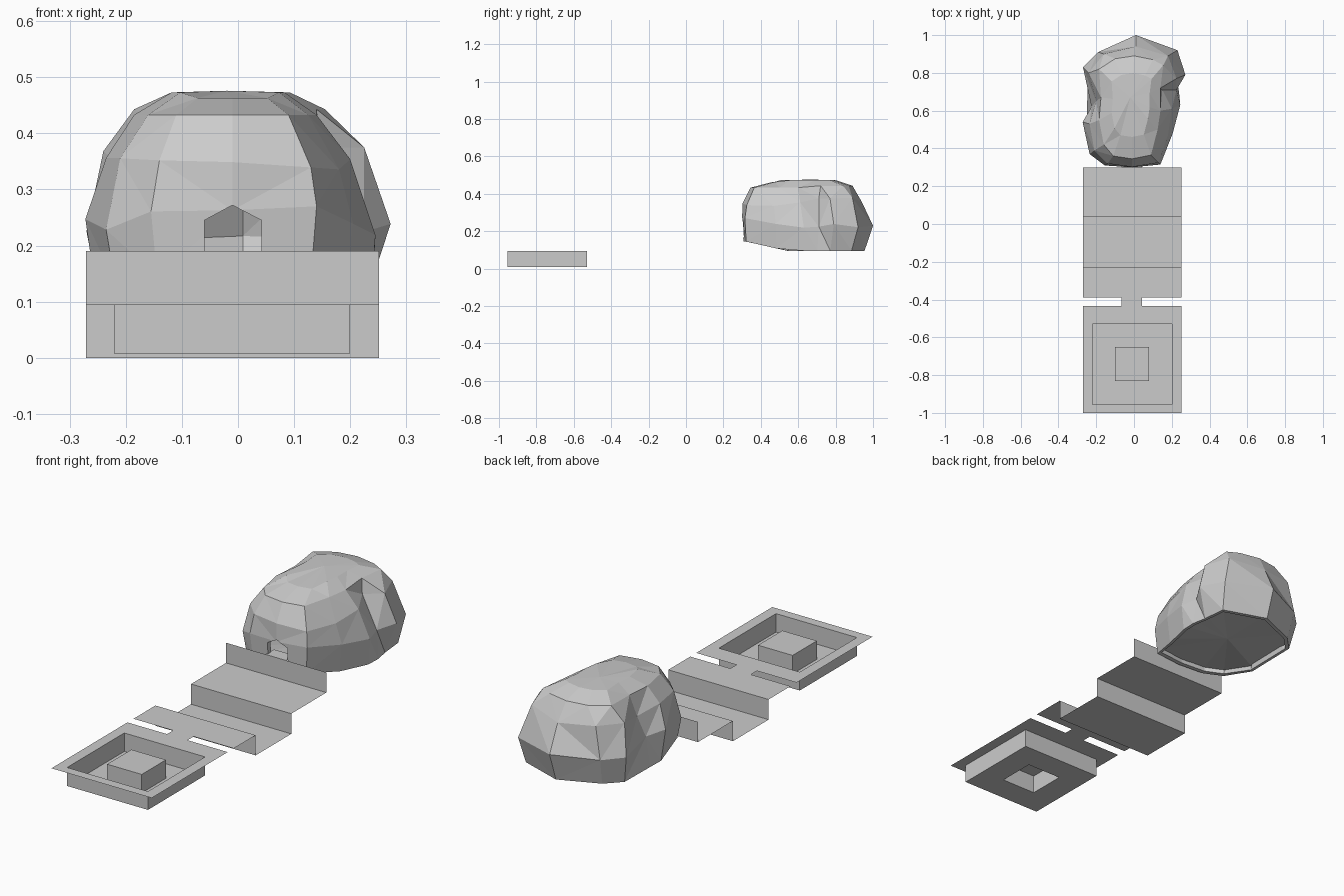
import bpy, bmesh, random

if "Cube" in bpy.data.objects:
    bpy.data.objects.remove(bpy.data.objects["Cube"])
random.seed(4)


def make(name, verts, faces, fix=False):
    mesh = bpy.data.meshes.new(name)
    mesh.from_pydata(verts, [], faces)
    if fix:
        bm = bmesh.new()
        bm.from_mesh(mesh)
        bmesh.ops.triangulate(bm, faces=bm.faces[:])
        bmesh.ops.recalc_face_normals(bm, faces=bm.faces[:])
        bm.to_mesh(mesh)
        bm.free()
    ob = bpy.data.objects.new(name, mesh)
    bpy.context.collection.objects.link(ob)
    return ob


def strip(name, x0, x1, profile):
    """Sheet swept across x along a (y, z) profile."""
    verts = [(x, y, z) for y, z in profile for x in (x0, x1)]
    faces = [(2 * i, 2 * i + 1, 2 * i + 3, 2 * i + 2) for i in range(len(profile) - 1)]
    return make(name, verts, faces)


def nested(name, rects, cap=False):
    """Sheet through successive rectangles (x0, x1, y0, y1, z)."""
    verts = [p for a, b, c, d, z in rects
             for p in ((a, c, z), (b, c, z), (b, d, z), (a, d, z))]
    faces = [(4 * r + i, 4 * r + (i + 1) % 4, 4 * r + 4 + (i + 1) % 4, 4 * r + 4 + i)
             for r in range(len(rects) - 1) for i in range(4)]
    if cap:
        n = len(verts)
        faces.append((n - 4, n - 3, n - 2, n - 1))
    return make(name, verts, faces)


LOW, MID, HIGH = 0.0, 0.095, 0.19

# Terraces: plaza, sunken path and upper step
strip("terrace_steps", -0.271, 0.251, [(-0.39, MID), (-0.227, MID), (-0.227, LOW),
                                       (0.038, LOW), (0.038, MID), (0.298, MID), (0.298, HIGH)])
# Narrow links
strip("link_path", -0.065, 0.042, [(-0.435, MID), (-0.39, MID)])
strip("doorstep", -0.065, 0.042, [(0.298, HIGH), (0.36, HIGH)])

# Basin with rim, walls, floor and raised island
nested("basin", [(-0.271, 0.251, -1.0, -0.435, MID), (-0.221, 0.20, -0.955, -0.53, MID),
                 (-0.221, 0.20, -0.955, -0.53, 0.008), (-0.10, 0.08, -0.83, -0.65, 0.008),
                 (-0.10, 0.08, -0.83, -0.65, MID)], cap=True)

# Rock outlines seen from above: foot, widest, shoulder and crown
wide = [(0.01, 1.0), (0.23, 0.92), (0.272, 0.79), (0.225, 0.71), (0.245, 0.63), (0.205, 0.48),
        (0.14, 0.315), (-0.01, 0.30), (-0.155, 0.31), (-0.235, 0.37), (-0.272, 0.54),
        (-0.225, 0.62), (-0.27, 0.83), (-0.19, 0.91)]
shoulder = [(0.01, 0.94), (0.18, 0.89), (0.225, 0.77), (0.15, 0.71), (0.20, 0.61), (0.18, 0.47),
            (0.13, 0.325), (-0.01, 0.302), (-0.14, 0.32), (-0.21, 0.39), (-0.235, 0.53),
            (-0.20, 0.65), (-0.24, 0.80), (-0.16, 0.90)]
crown = [(0.0, 0.89), (0.10, 0.87), (0.155, 0.84), (0.14, 0.72), (0.14, 0.60), (0.125, 0.50),
         (0.09, 0.365), (-0.01, 0.345), (-0.11, 0.36), (-0.16, 0.42), (-0.185, 0.55),
         (-0.175, 0.67), (-0.185, 0.82), (-0.10, 0.875)]
N = len(wide)
CX, CY = -0.01, 0.65


def rim_z(y):
    return 0.145 - 0.05 * min(1, max(0, (y - 0.32) / 0.22))


def shrink(ring, f, dz=0.0):
    return [(CX + (x - CX) * f, CY + (y - CY) * f, z + dz) for x, y, z in ring]


r_wide = [(x, y, 0.245 + random.uniform(-0.03, 0.03)) for x, y in wide]
r_sh = [(x, y, 0.345 + random.uniform(-0.015, 0.015) + (0.02 if y > 0.7 else 0)) for x, y in shoulder]
r_crown = [(x, y, 0.433 + (0.01 if y > 0.7 else 0)) for x, y in crown]
r_bot = []
for i, (x, y) in enumerate(wide):
    ky = 0.87 if y > 0.6 else 0.98
    yy = CY + (y - CY) * ky
    # the side gullies fade out towards the foot
    xx = {2: 0.225, 3: 0.238, 4: 0.235, 11: -0.248, 10: -0.25, 12: -0.245}.get(i, x * 0.93)
    r_bot.append((xx, yy, rim_z(yy)))
r_cap = [(x, y, 0.463 + 0.01 * (0.5 < y < 0.8)) for x, y, z in shrink(r_crown, 0.62)]

outer = [r_bot, r_wide, r_sh, r_crown, r_cap]
inner = [shrink(r_bot, 0.94)] + [shrink(r, 0.93, -0.012 if i < 2 else -0.025)
                                 for i, r in enumerate(outer[1:])]

# Hollow rock shell
rings = inner[::-1] + outer
verts = [p for r in rings for p in r]
faces = [(N * r + i, N * r + (i + 1) % N, N * r + N + (i + 1) % N, N * r + N + i)
         for r in range(len(rings) - 1) for i in range(N)]
verts += [(-0.02, 0.67, 0.45), (-0.02, 0.67, 0.476)]
last = N * (len(rings) - 1)
for i in range(N):
    faces.append((i, (i + 1) % N, len(verts) - 2))
    faces.append((last + i, last + (i + 1) % N, len(verts) - 1))
rock = make("rock_cave", verts, faces, fix=True)

# Pointed doorway cut through the front wall
door = [(-0.06, 0.165), (0.042, 0.165), (0.042, 0.245), (-0.01, 0.272), (-0.06, 0.245)]
cutter = make("door_cutter", [(x, y, z) for y in (0.2, 0.46) for x, z in door],
              [(0, 1, 2, 3, 4), (9, 8, 7, 6, 5)]
              + [(i, (i + 1) % 5, 5 + (i + 1) % 5, 5 + i) for i in range(5)], fix=True)
cutter.hide_render = True
mod = rock.modifiers.new("doorway", 'BOOLEAN')
mod.operation = 'DIFFERENCE'
mod.solver = 'EXACT'
mod.object = cutter
bpy.context.view_layer.objects.active = rock
bpy.ops.object.modifier_apply(modifier=mod.name)
bpy.data.objects.remove(cutter)

# Uneven cave floor just above the rock's lower rim
floor = shrink(r_bot, 0.955, 0.022) + [(-0.01, 0.65, 0.13)]
make("cave_floor", floor, [(i, (i + 1) % N, N) for i in range(N)], fix=True)
